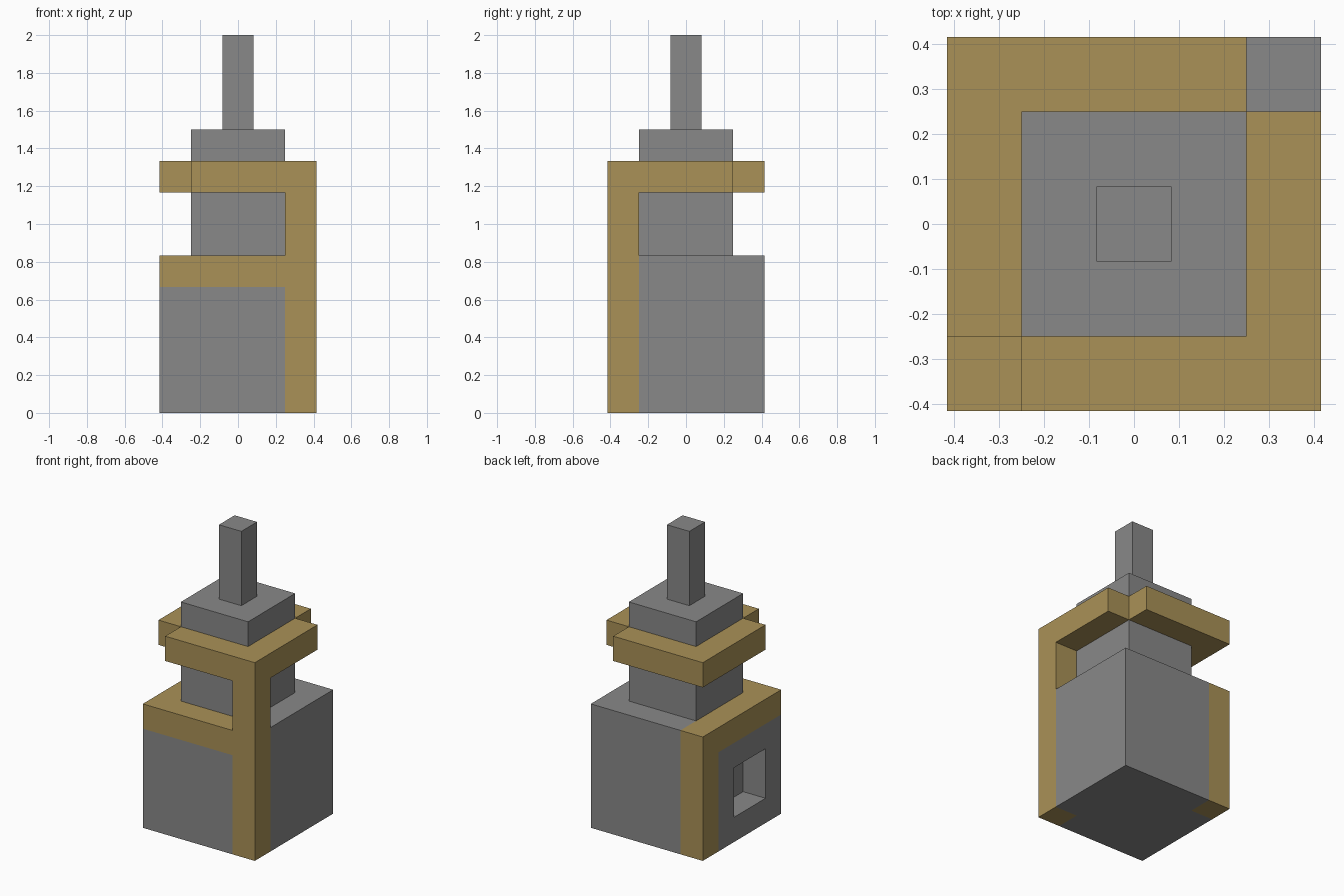
import bpy, bmesh
from mathutils import Vector

cube = bpy.data.objects.get("Cube")
if cube:
    bpy.data.objects.remove(cube, do_unlink=True)

U = 1 / 6            # building module
IN, OUT = 1.5, 2.5   # core and base half widths, in modules


def material(name, rgb):
    m = bpy.data.materials.new(name)
    m.use_nodes = True
    m.diffuse_color = (*rgb, 1)
    m.node_tree.nodes["Principled BSDF"].inputs["Base Color"].default_value = (*rgb, 1)
    return m


grey = material("stone grey", (0.25, 0.25, 0.25))
gold = material("dull gold", (0.40, 0.285, 0.095))


def finish(bm, name, *mats):
    """Scale a module-sized bmesh to final size and link it as an object."""
    bmesh.ops.scale(bm, vec=(U, U, U), verts=bm.verts)
    bmesh.ops.recalc_face_normals(bm, faces=bm.faces)
    mesh = bpy.data.meshes.new(name)
    bm.to_mesh(mesh)
    bm.free()
    for m in mats:
        mesh.materials.append(m)
    obj = bpy.data.objects.new(name, mesh)
    bpy.context.collection.objects.link(obj)
    return obj


def prism(name, outline, z0, z1, mat):
    """Extrude a flat outline from z0 to z1."""
    bm = bmesh.new()
    face = bm.faces.new([bm.verts.new((x, y, z0)) for x, y in outline])
    ext = bmesh.ops.extrude_face_region(bm, geom=[face], use_keep_orig=True)
    top = [v for v in ext["geom"] if isinstance(v, bmesh.types.BMVert)]
    bmesh.ops.translate(bm, vec=(0, 0, z1 - z0), verts=top)
    return finish(bm, name, mat)


def square(r, cx=0, cy=0):
    return [(cx - r, cy - r), (cx + r, cy - r), (cx + r, cy + r), (cx - r, cy + r)]


# Base block, sliced so that trim and window follow its faces
bm = bmesh.new()
bmesh.ops.create_cube(bm, size=2 * OUT)
bmesh.ops.translate(bm, vec=(0, 0, OUT), verts=bm.verts)
cuts = {0: (-IN, IN), 1: (-IN, 0.5, IN), 2: (1, 3, 4)}
for axis, places in cuts.items():
    normal = Vector([float(i == axis) for i in range(3)])
    for p in places:
        geom = bm.verts[:] + bm.edges[:] + bm.faces[:]
        bmesh.ops.bisect_plane(bm, geom=geom, plane_co=normal * p, plane_no=normal)

# Gold corner posts and top trim on the front and right-hand sides
for f in bm.faces:
    x, y, z = f.calc_center_median()
    corner = (x > IN and y < -IN) or (x < -IN and y > IN)
    trim = z > 4 and (x < -IN or y < -IN)
    f.material_index = int(corner or trim)

# Window recess, one module deep
window = []
for f in bm.faces:
    x, y, z = f.calc_center_median()
    if x < -2.4 and -IN < y < 0.5 and 1 < z < 3:
        window.append(f)
ext = bmesh.ops.extrude_face_region(bm, geom=window)
inner = [v for v in ext["geom"] if isinstance(v, bmesh.types.BMVert)]
bmesh.ops.translate(bm, vec=(1, 0, 0), verts=inner)
bmesh.ops.delete(bm, geom=[f for f in window if f.is_valid], context="FACES")
finish(bm, "base_block", grey, gold)

# Tower core and spire
prism("tower_core", square(IN), 5, 9, grey)
prism("spire", square(0.5), 9, 12, grey)

# Tall post and the two L-shaped collar beams
prism("collar_post", square(0.5, 2, -2), 5, 7, gold)
collar = [(-IN, -OUT), (OUT, -OUT), (OUT, IN), (IN, IN), (IN, -IN), (-IN, -IN)]
prism("collar_front_left", collar, 7, 8, gold)
prism("collar_back_right", [(-x, -y) for x, y in collar], 7, 8, gold)
